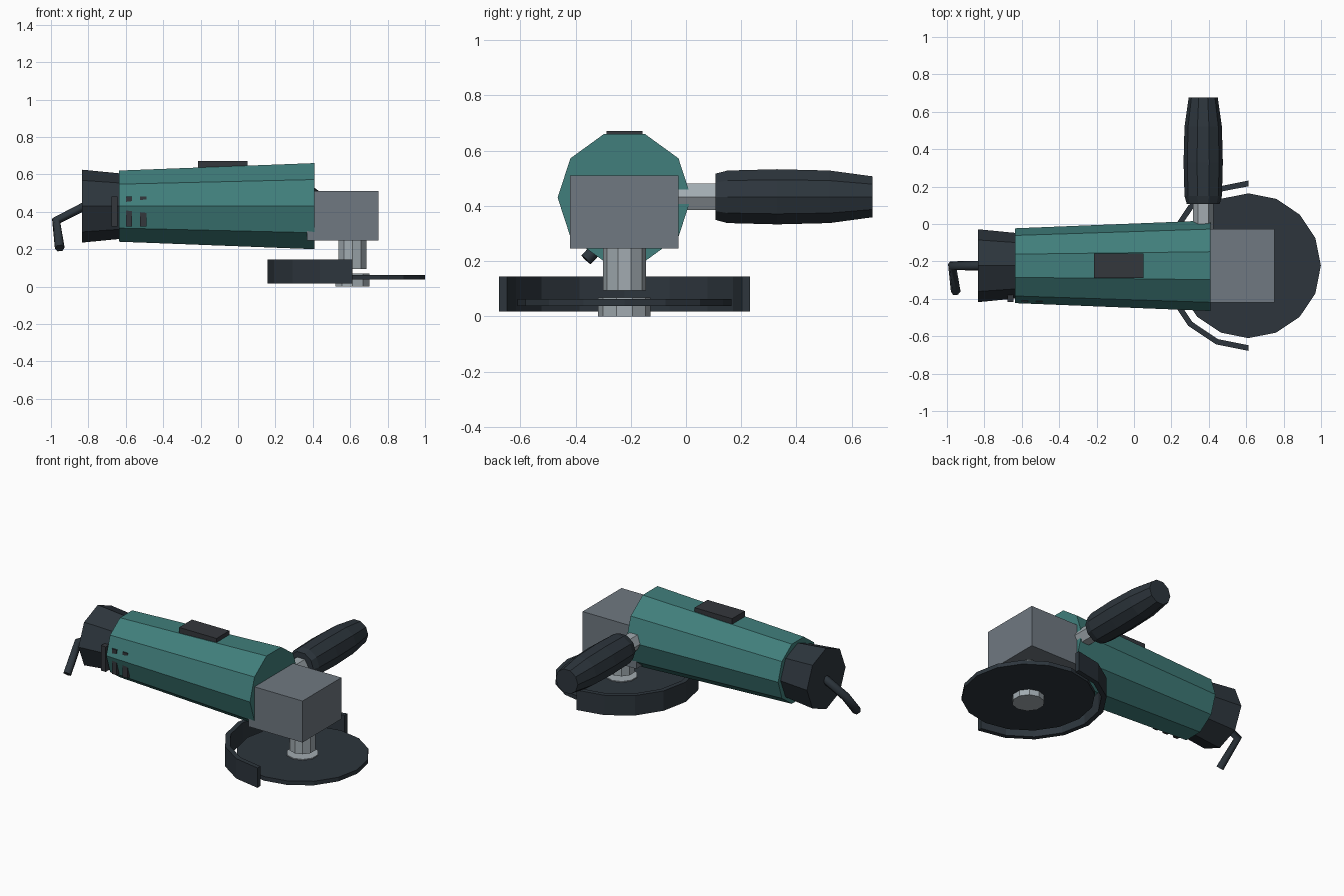
import bpy
import bmesh
from math import cos, sin, pi
from mathutils import Vector

cube = bpy.data.objects.get("Cube")
if cube:
    bpy.data.objects.remove(cube, do_unlink=True)

AXIS_Y, AXIS_Z = -0.223, 0.43      # motor axis
DISC_X = 0.612                     # spindle axis


def material(name, color):
    m = bpy.data.materials.new(name)
    m.use_nodes = True
    m.diffuse_color = (*color, 1)
    m.node_tree.nodes["Principled BSDF"].inputs["Base Color"].default_value = (*color, 1)
    return m


TEAL = material("teal_plastic", (0.052, 0.21, 0.2))
BLACK = material("blue_black_rubber", (0.026, 0.036, 0.046))
CHARCOAL = material("charcoal_plastic", (0.034, 0.038, 0.045))
GREY = material("gear_grey", (0.16, 0.19, 0.22))
STEEL = material("light_steel", (0.36, 0.41, 0.44))


def finish(name, bm, mat):
    bmesh.ops.recalc_face_normals(bm, faces=bm.faces)
    mesh = bpy.data.meshes.new(name)
    bm.to_mesh(mesh)
    bm.free()
    mesh.materials.append(mat)
    obj = bpy.data.objects.new(name, mesh)
    bpy.context.collection.objects.link(obj)
    return obj


def lathe(name, mat, axis, sides, centre, profile):
    """Faceted solid along an axis; profile holds (position, radius) pairs."""
    u, v = {"x": ((0, 1, 0), (0, 0, 1)),
            "y": ((1, 0, 0), (0, 0, 1)),
            "z": ((0, 1, 0), (1, 0, 0))}[axis]
    u, v, w = Vector(u), Vector(v), Vector([float(a == axis) for a in "xyz"])
    bm = bmesh.new()
    rings = []
    for pos, r in profile:
        angles = [2 * pi * i / sides for i in range(sides)]
        rings.append([bm.verts.new(Vector(centre) + w * pos + u * r * cos(a) + v * r * sin(a))
                      for a in angles])
    for a, b in zip(rings, rings[1:]):
        for i in range(sides):
            j = (i + 1) % sides
            bm.faces.new((a[i], a[j], b[j], b[i]))
    bm.faces.new(rings[0])
    bm.faces.new(rings[-1])
    return finish(name, bm, mat)


def box(name, mat, low, high):
    bm = bmesh.new()
    bmesh.ops.create_cube(bm, size=1)
    for v in bm.verts:
        v.co = [lo + (c + 0.5) * (hi - lo) for c, lo, hi in zip(v.co, low, high)]
    return finish(name, bm, mat)


# Motor housing and rear cap
motor = (0, AXIS_Y, AXIS_Z)
lathe("motor_housing", TEAL, "x", 10, motor, [(-0.635, 0.2), (0.41, 0.242)])
lathe("rear_cap", BLACK, "x", 8, motor, [(-0.835, 0.195), (-0.63, 0.175)])

# Switch and cooling slots
box("switch", CHARCOAL, (-0.215, -0.288, 0.6), (0.05, -0.158, 0.672))
for i in range(3):
    x = -0.66 + 0.077 * i
    box(f"vent_slot_{i + 1}", CHARCOAL, (x - 0.017, -0.417, 0.322), (x + 0.017, -0.36, 0.482))

# Gear head, spindle, flange and disc
box("gear_head", GREY, (0.37, -0.42, 0.245), (0.75, -0.027, 0.51))
spindle = (DISC_X, AXIS_Y, 0)
lathe("spindle", STEEL, "z", 10, spindle, [(0.094, 0.078), (0.26, 0.078)])
lathe("flange_nut", STEEL, "z", 10, spindle, [(0, 0.095), (0.069, 0.095)])
lathe("disc", BLACK, "z", 16, spindle, [(0.037, 0.387), (0.063, 0.387)])

# Half-ring guard behind the disc
bm = bmesh.new()
sections = []
for i in range(9):
    a = pi / 2 + pi * i / 8
    sections.append([bm.verts.new((DISC_X + r * cos(a), AXIS_Y + r * sin(a), z))
                     for r, z in ((0.425, 0.017), (0.455, 0.017), (0.455, 0.144), (0.425, 0.144))])
for a, b in zip(sections, sections[1:]):
    for i in range(4):
        j = (i + 1) % 4
        bm.faces.new((a[i], a[j], b[j], b[i]))
bm.faces.new(sections[0])
bm.faces.new(sections[-1])
finish("disc_guard", bm, BLACK)

# Side handle
side = (0.37, 0, 0.433)
lathe("handle_stub", STEEL, "y", 6, side, [(-0.1, 0.055), (0.12, 0.055)])
lathe("handle_grip", BLACK, "y", 10, side,
      [(0.107, 0.088), (0.15, 0.1), (0.33, 0.105), (0.52, 0.1), (0.675, 0.078)])

# Power cord
curve = bpy.data.curves.new("power_cord", "CURVE")
curve.dimensions = "3D"
curve.bevel_depth = 0.026
curve.bevel_resolution = 1
curve.use_fill_caps = True
spline = curve.splines.new("POLY")
path = [(-0.8, AXIS_Y, 0.44), (-0.972, AXIS_Y, 0.352), (-0.953, -0.362, 0.205)]
spline.points.add(len(path) - 1)
for point, co in zip(spline.points, path):
    point.co = (*co, 1)
curve.materials.append(BLACK)
bpy.context.collection.objects.link(bpy.data.objects.new("power_cord", curve))
